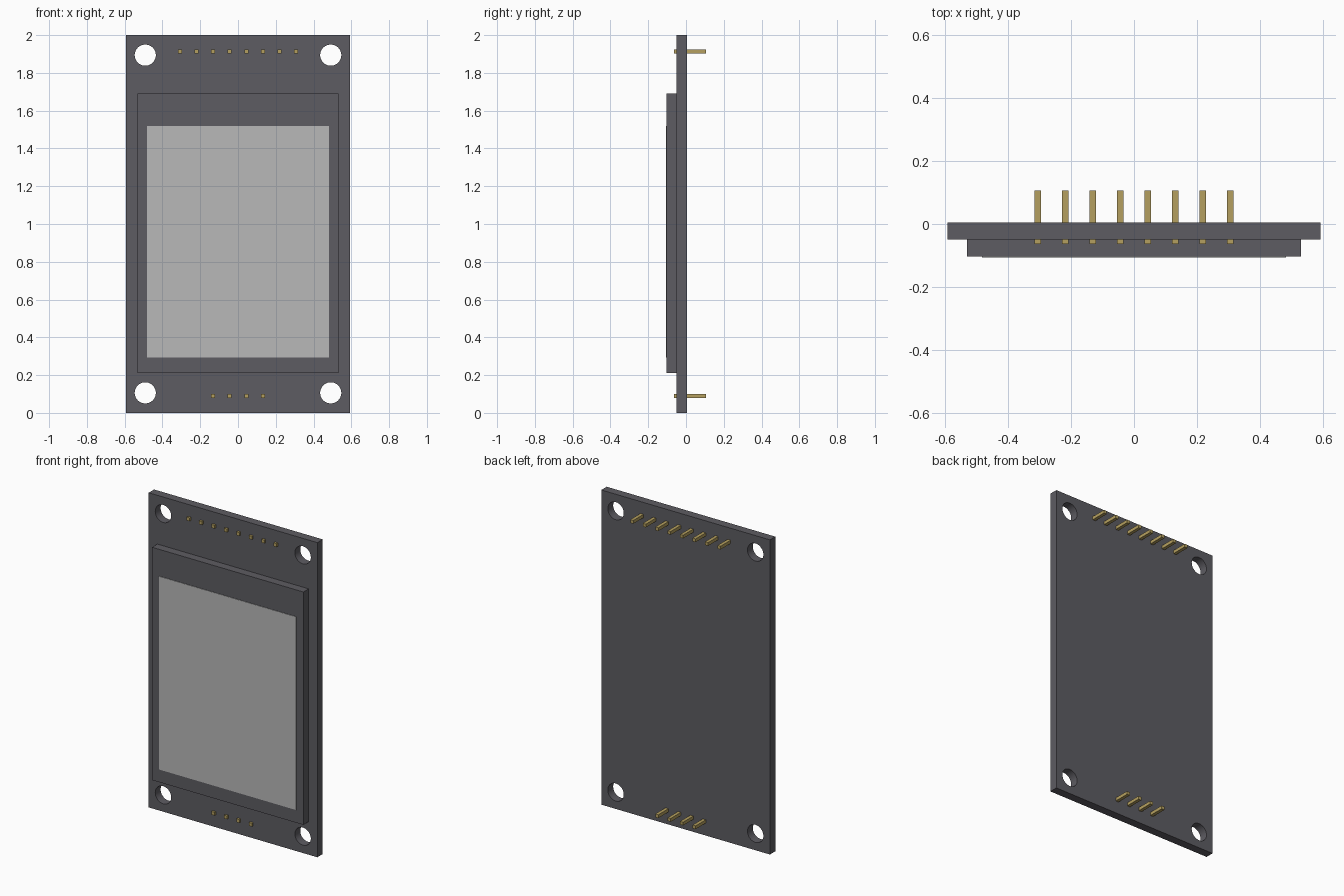
import bpy

old = bpy.data.objects.get("Cube")
if old:
    bpy.data.objects.remove(old, do_unlink=True)


def material(name, rgb):
    mat = bpy.data.materials.new(name)
    mat.use_nodes = True
    mat.diffuse_color = (*rgb, 1)
    bsdf = next(n for n in mat.node_tree.nodes if n.type == 'BSDF_PRINCIPLED')
    bsdf.inputs["Base Color"].default_value = (*rgb, 1)
    return mat


dark = material("dark grey", (0.11, 0.107, 0.122))
light = material("light grey", (0.48, 0.48, 0.48))
gold = material("gold", (0.46, 0.35, 0.115))


def box(name, x, y, z, mat):
    """Box from (min, max) ranges on each axis."""
    ranges = (x, y, z)
    bpy.ops.mesh.primitive_cube_add(size=1, location=[(a + b) / 2 for a, b in ranges])
    ob = bpy.context.object
    ob.name = name
    ob.scale = [b - a for a, b in ranges]
    bpy.ops.object.transform_apply(location=False, rotation=False, scale=True)
    ob.data.materials.append(mat)
    return ob


BACK, FRONT = 0.004, -0.05          # board faces
PANEL_FRONT = -0.103

# Circuit board with four mounting holes
board = box("circuit_board", (-0.593, 0.593), (FRONT, BACK), (0, 2), dark)
for x in (-0.491, 0.491):
    for z in (0.106, 1.894):
        bpy.ops.mesh.primitive_cylinder_add(vertices=48, radius=0.056, depth=0.3,
                                            location=(x, 0, z), rotation=(1.5707963, 0, 0))
        cutter = bpy.context.object
        cutter.hide_render = True
        cutter.data.materials.append(dark)
        bpy.context.view_layer.objects.active = board
        mod = board.modifiers.new("hole", 'BOOLEAN')
        mod.operation = 'DIFFERENCE'
        mod.solver = 'EXACT'
        mod.object = cutter
        bpy.ops.object.modifier_apply(modifier=mod.name)
        bpy.data.objects.remove(cutter, do_unlink=True)

bpy.ops.object.select_all(action='DESELECT')
board.select_set(True)
bpy.context.view_layer.objects.active = board
bpy.ops.object.shade_smooth_by_angle()

# Display module and its active screen area
box("display_panel", (-0.532, 0.532), (PANEL_FRONT, FRONT), (0.21, 1.69), dark)
box("screen", (-0.483, 0.483), (PANEL_FRONT - 0.003, PANEL_FRONT), (0.292, 1.52), light)

# Header pins passing through the board
PITCH, HALF = 0.0876, 0.0105
for row, count, z in (("top", 8, 1.914), ("bottom", 4, 0.09)):
    for i in range(count):
        x = (i - (count - 1) / 2) * PITCH
        box(f"{row}_pin_{i + 1}", (x - HALF, x + HALF), (-0.064, 0.106),
            (z - HALF, z + HALF), gold)
